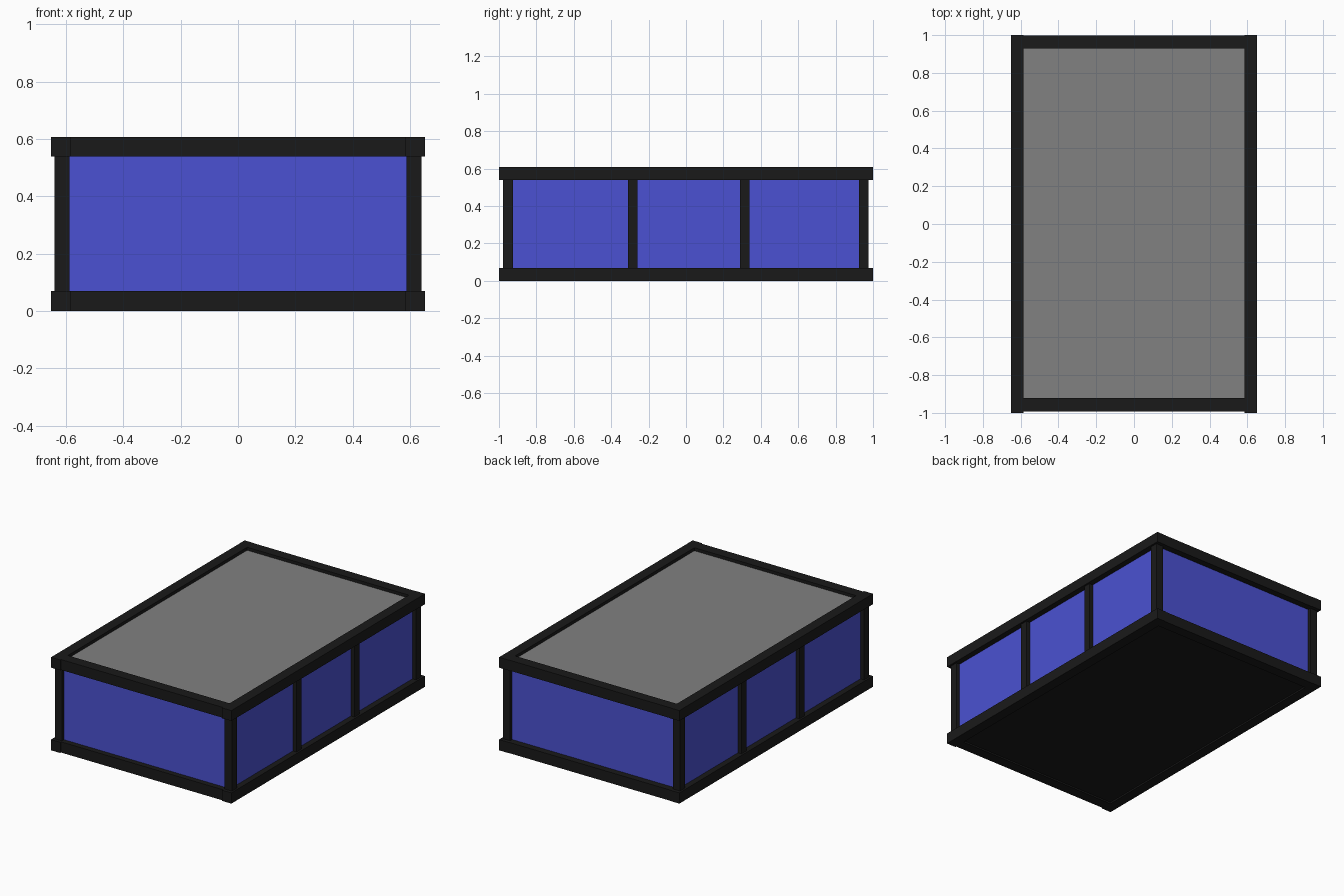
import bpy

if "Cube" in bpy.data.objects:
    bpy.data.objects.remove(bpy.data.objects["Cube"])


def material(name, rgb):
    m = bpy.data.materials.new(name)
    m.diffuse_color = (*rgb, 1.0)
    m.use_nodes = True
    m.node_tree.nodes["Principled BSDF"].inputs["Base Color"].default_value = m.diffuse_color
    return m


BLACK = material("black frame", (0.010, 0.010, 0.010))
BLUE = material("blue panel", (0.070, 0.083, 0.645))
GREY = material("grey top", (0.220, 0.220, 0.220))


def box(name, x, y, z, mat):
    """Box spanning the given (min, max) range on each axis."""
    bpy.ops.mesh.primitive_cube_add(size=1)
    ob = bpy.context.object
    ob.name = name
    ob.location = [(a + b) / 2 for a, b in (x, y, z)]
    ob.scale = [b - a for a, b in (x, y, z)]
    bpy.ops.object.transform_apply(location=True, rotation=False, scale=True)
    ob.data.materials.append(mat)
    return ob


def side_range(sign, inner, outer):
    return tuple(sorted((sign * inner, sign * outer)))


SIDES = (("left", -1), ("right", 1))
MID_Z = (0.07, 0.54)

# Lower and upper rail rings
for level, z in (("lower", (0.0, 0.07)), ("upper", (0.54, 0.608))):
    for side, s in SIDES:
        box(f"{level}_{side}_rail", side_range(s, 0.585, 0.652), (-1.0, 1.0), z, BLACK)
    box(f"{level}_front_rail", (-0.585, 0.585), (-0.992, -0.922), z, BLACK)
    box(f"{level}_back_rail", (-0.585, 0.585), (0.93, 0.998), z, BLACK)

# Upright posts and long side panels
POSTS = {"front": (-0.978, -0.926), "front_middle": (-0.309, -0.259),
         "back_middle": (0.29, 0.34), "back": (0.926, 0.976)}
for side, s in SIDES:
    for name, y in POSTS.items():
        box(f"{side}_{name}_post", side_range(s, 0.588, 0.64), y, MID_Z, BLACK)
    box(f"{side}_panel", side_range(s, 0.592, 0.614), (-0.93, 0.93), MID_Z, BLUE)

# End panels
box("front_panel", (-0.59, 0.59), (-0.957, -0.935), MID_Z, BLUE)
box("back_panel", (-0.59, 0.59), (0.935, 0.955), MID_Z, BLUE)

# Recessed top and floor boards
box("top_board", (-0.585, 0.585), (-0.922, 0.93), (0.565, 0.588), GREY)
box("floor_board", (-0.585, 0.585), (-0.922, 0.93), (0.01, 0.04), BLACK)
